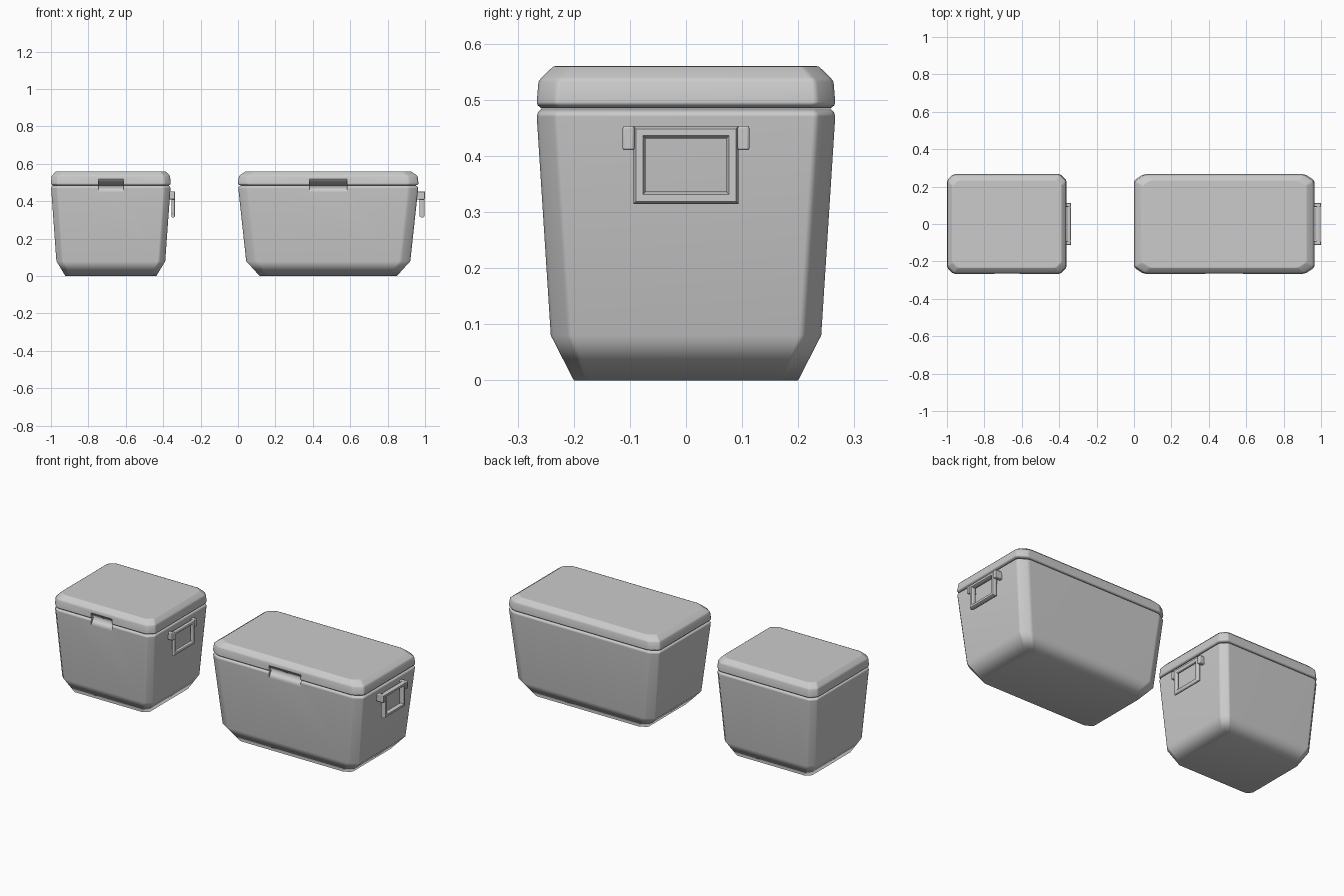
import bpy, bmesh, math

if "Cube" in bpy.data.objects:
    bpy.data.objects.remove(bpy.data.objects["Cube"])

def make_object(name, bm, cx, sx, angle=65):
    """Scale along x, move to the cooler centre, smooth shade."""
    for v in bm.verts:
        v.co.x = cx + v.co.x * sx
    bmesh.ops.recalc_face_normals(bm, faces=bm.faces[:])
    me = bpy.data.meshes.new(name)
    bm.to_mesh(me)
    bm.free()
    ob = bpy.data.objects.new(name, me)
    bpy.context.collection.objects.link(ob)
    return ob

def smooth(ob, angle=66):
    bpy.ops.object.select_all(action='DESELECT')
    ob.select_set(True)
    bpy.context.view_layer.objects.active = ob
    bpy.ops.object.shade_smooth_by_angle(angle=math.radians(angle))
    m = ob.modifiers.new("weighted", 'WEIGHTED_NORMAL')
    m.keep_sharp = True

def loft(rings, caps=True, closed=False):
    """Bridge a list of equally long point rings."""
    bm = bmesh.new()
    vs = [[bm.verts.new(p) for p in r] for r in rings]
    n = len(vs[0])
    pairs = list(zip(vs, vs[1:])) + ([(vs[-1], vs[0])] if closed else [])
    for a, b in pairs:
        for i in range(n):
            bm.faces.new((a[i], a[(i + 1) % n], b[(i + 1) % n], b[i]))
    if caps:
        bm.faces.new(vs[0][::-1])
        bm.faces.new(vs[-1])
    return bm

def tub_ring(hx, hy, z, c, mid=0.2):
    """Rectangle with softly chamfered corners."""
    pts = []
    for sx, sy in ((1, 1), (-1, 1), (-1, -1), (1, -1)):
        corner = [(hx, hy - c), (hx - c * mid, hy - c * mid * 1.6),
                  (hx - c * mid * 1.6, hy - c * mid), (hx - c, hy)]
        corner = [(hx, hy - c), (hx - c * 0.12, hy - c * 0.72),
                  (hx - c * 0.72, hy - c * 0.12), (hx - c, hy)]
        if sx * sy < 0:
            corner.reverse()
        pts += [(sx * x, sy * y, z) for x, y in corner]
    return pts

# half x, half y, z, corner size
BODY = [(0.243, 0.200, 0.0, 0.030), (0.291, 0.241, 0.08, 0.040),
        (0.319, 0.266, 0.47, 0.040), (0.317, 0.264, 0.477, 0.040),
        (0.311, 0.258, 0.484, 0.040)]
LID = [(0.311, 0.258, 0.485, 0.040), (0.318, 0.2645, 0.490, 0.040),
       (0.320, 0.266, 0.496, 0.040), (0.317, 0.263, 0.532, 0.040),
       (0.312, 0.257, 0.540, 0.040), (0.294, 0.237, 0.559, 0.035),
       (0.289, 0.231, 0.560, 0.035)]

def handle_frame():
    """Rectangular ring swept with a bevelled cross-section."""
    x0, x1, b = 0.324, 0.342, 0.005
    section = [(x0, b), (x0 + b, 0), (x1 - b, 0), (x1, b),
               (x1, 0.017), (x1 - b, 0.022), (x0 + b, 0.022), (x0, 0.017)]
    rings = []
    for x, inset in section:
        y, lo, hi = 0.094 - inset, 0.314 + inset, 0.453 - inset
        rings.append([(x, -y, lo), (x, y, lo), (x, y, hi), (x, -y, hi)])
    return loft(rings, caps=False, closed=True)

def box(x0, x1, y0, y1, z0, z1):
    return loft([[(x, y0, z0), (x, y1, z0), (x, y1, z1), (x, y0, z1)]
                 for x in (x0, x1)])

def cut_notch(ob, cx, sx):
    """Finger notch across the seam at the front."""
    prof = [(-0.30, 0.521), (-0.263, 0.519), (-0.243, 0.484),
            (-0.266, 0.445), (-0.30, 0.443)]
    cutter = make_object("notch_cutter",
                         loft([[(x, y, z) for y, z in prof] for x in (-0.067, 0.067)]), cx, sx)
    cutter.hide_render = True
    m = ob.modifiers.new("notch", 'BOOLEAN')
    m.operation, m.object, m.solver = 'DIFFERENCE', cutter, 'EXACT'
    bpy.context.view_layer.objects.active = ob
    bpy.ops.object.modifier_apply(modifier=m.name)
    bpy.data.objects.remove(cutter)

def cooler(prefix, cx, sx):
    # tub and lid
    for part, rows in (("body", BODY), ("lid", LID)):
        ob = make_object(f"{prefix}_{part}", loft([tub_ring(*r) for r in rows]), cx, sx)
        cut_notch(ob, cx, sx)
        smooth(ob)
    # carry handle on the right end
    smooth(make_object(f"{prefix}_handle", handle_frame(), cx, sx), 50)
    # pivot lugs holding the handle
    for side, label in ((-1, "front"), (1, "back")):
        y0, y1 = sorted((side * 0.092, side * 0.113))
        bm = box(0.308, 0.3432, y0, y1, 0.410, 0.453)
        lug = make_object(f"{prefix}_{label}_lug", bm, cx, sx)
        bv = lug.modifiers.new("bevel", 'BEVEL')
        bv.width, bv.segments = 0.004, 2
        smooth(lug, 50)

cooler("small_cooler", -0.68, 1.0)
cooler("large_cooler", 0.4825, 1.508)
